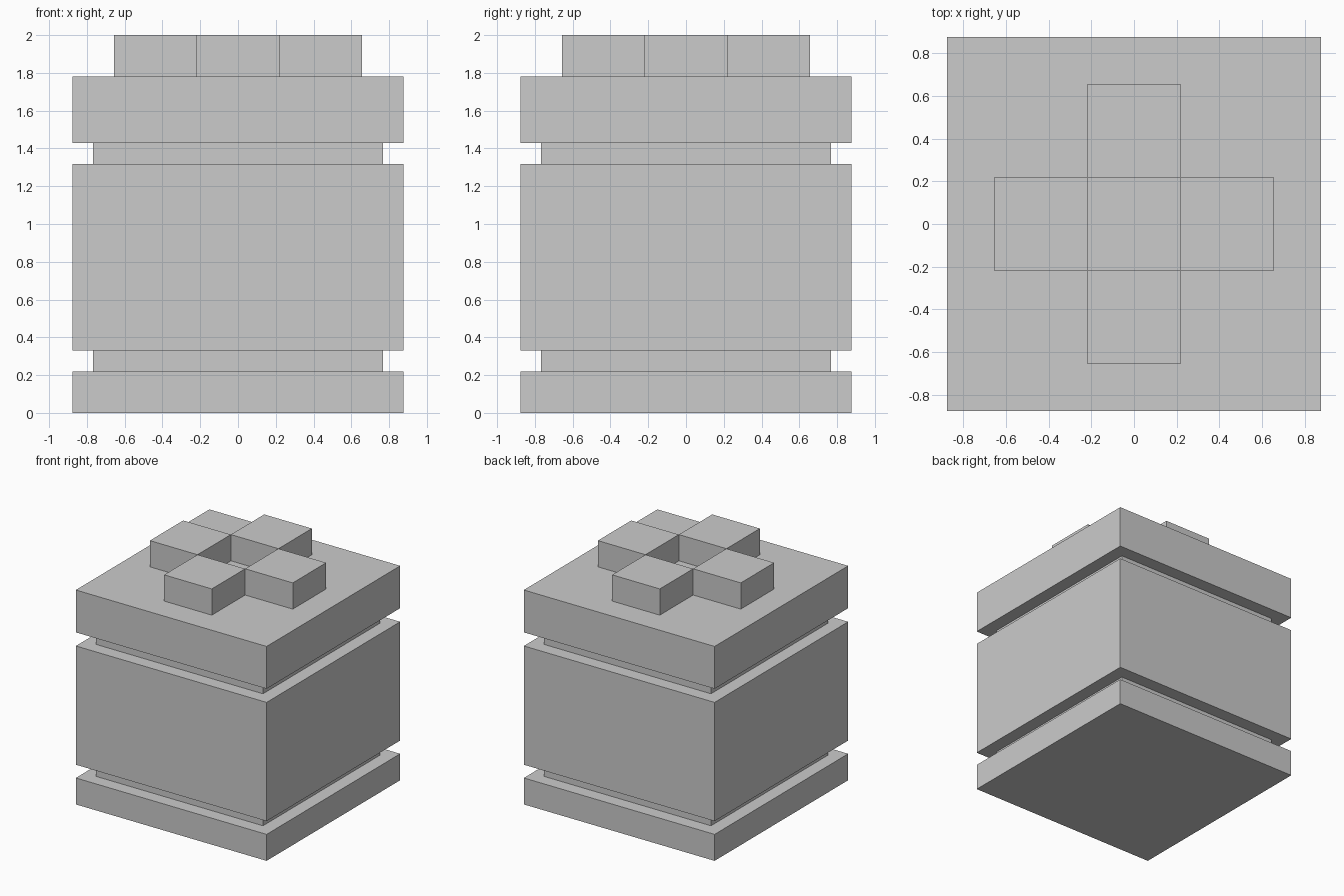
import bpy

if "Cube" in bpy.data.objects:
    bpy.data.objects.remove(bpy.data.objects["Cube"], do_unlink=True)

# Single plain grey material
grey = bpy.data.materials.new("light_grey")
grey.use_nodes = True
colour = (0.6, 0.6, 0.6, 1.0)
grey.diffuse_color = colour
grey.node_tree.nodes["Principled BSDF"].inputs["Base Color"].default_value = colour


def box(name, half, bottom, top, x=0.0, y=0.0):
    """Square block centred on (x, y), spanning bottom to top."""
    bpy.ops.mesh.primitive_cube_add(size=1, location=(x, y, (bottom + top) / 2))
    ob = bpy.context.object
    ob.name = name
    ob.scale = (2 * half, 2 * half, top - bottom)
    bpy.ops.object.transform_apply(location=False, rotation=False, scale=True)
    ob.data.materials.append(grey)
    return ob


WIDE, NECK, STUD = 0.877, 0.767, 0.219

# Stacked body: wide slabs separated by recessed bands
box("base_slab", WIDE, 0.0, 0.22)
box("lower_band", NECK, 0.22, 0.33)
box("main_body", WIDE, 0.33, 1.317)
box("upper_band", NECK, 1.317, 1.43)
box("lid", WIDE, 1.43, 1.782)

# Four top blocks around an open square well
for side, dx, dy in (("left", 1, 0), ("right", -1, 0), ("front", 0, -1), ("back", 0, 1)):
    box("top_block_" + side, STUD, 1.782, 2.0, dx * 2 * STUD, dy * 2 * STUD)
